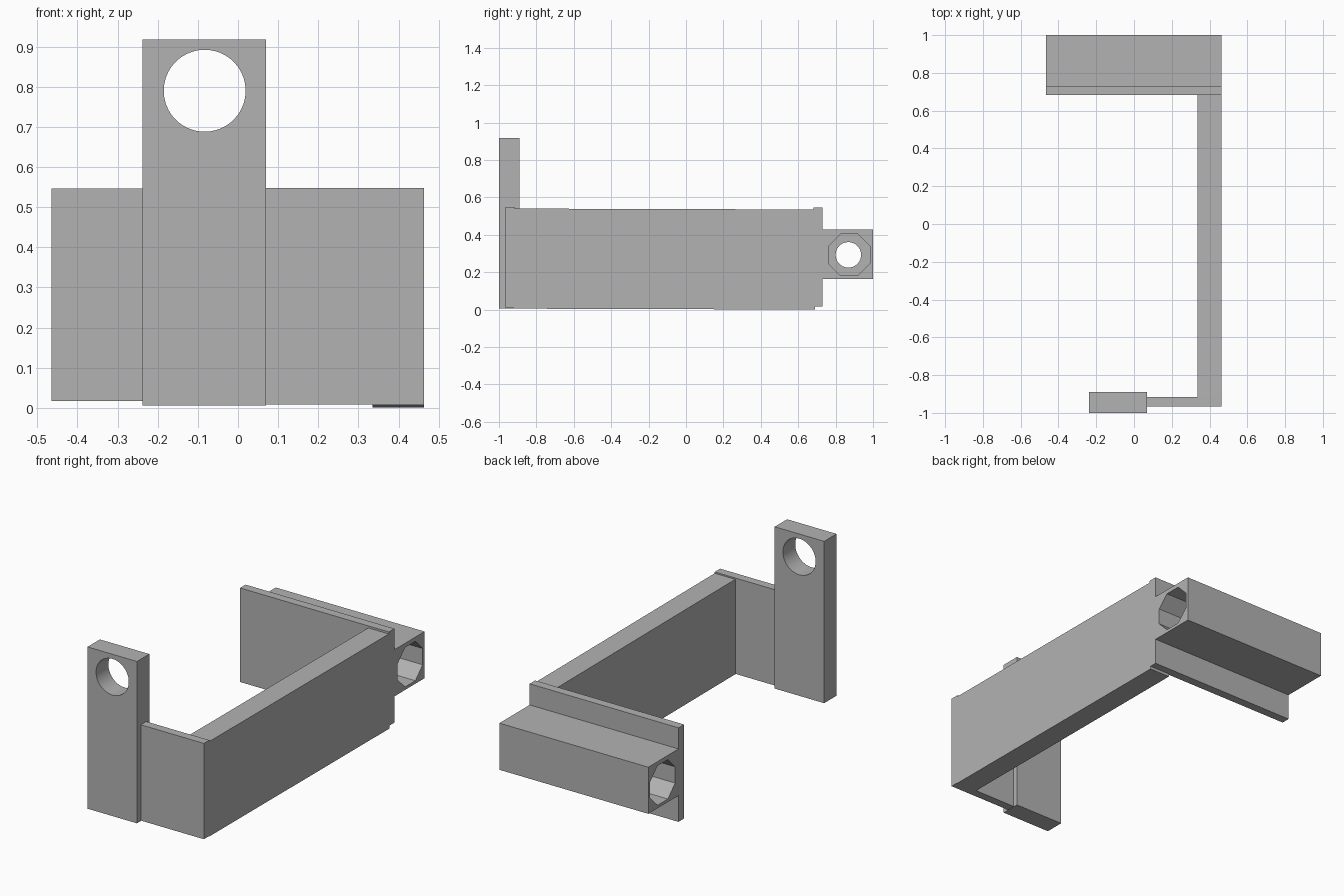
import bpy
import math
from mathutils import Matrix

cube = bpy.data.objects.get("Cube")
if cube:
    bpy.data.objects.remove(cube, do_unlink=True)

grey = bpy.data.materials.new("plain grey")
grey.use_nodes = True
grey.diffuse_color = (0.45, 0.45, 0.45, 1)
grey.node_tree.nodes["Principled BSDF"].inputs["Base Color"].default_value = (0.45, 0.45, 0.45, 1)


def box(name, x, y, z):
    """Box spanning the given (low, high) ranges."""
    spans = (x, y, z)
    bpy.ops.mesh.primitive_cube_add(size=1, location=[(a + b) / 2 for a, b in spans])
    ob = bpy.context.object
    ob.name = name
    ob.data.transform(Matrix.Diagonal([b - a for a, b in spans] + [1]))
    ob.data.materials.append(grey)
    return ob


def drill(target, centre, radius, depth, sides, axis):
    """Cut a prism-shaped hole along the x or y axis."""
    bpy.ops.mesh.primitive_cylinder_add(vertices=sides, radius=radius, depth=depth, location=centre)
    cutter = bpy.context.object
    cutter.hide_render = True
    turn = Matrix.Rotation(math.pi / 2, 4, "Y" if axis == "x" else "X")
    cutter.data.transform(turn @ Matrix.Rotation(math.pi / sides, 4, "Z"))
    mod = target.modifiers.new("hole", "BOOLEAN")
    mod.operation = "DIFFERENCE"
    mod.solver = "EXACT"
    mod.object = cutter
    bpy.context.view_layer.objects.active = target
    bpy.ops.object.modifier_apply(modifier=mod.name)
    bpy.data.objects.remove(cutter, do_unlink=True)


def smooth(ob):
    bpy.ops.object.select_all(action="DESELECT")
    ob.select_set(True)
    bpy.context.view_layer.objects.active = ob
    bpy.ops.object.shade_smooth_by_angle(angle=math.radians(30))


# Long side wall, leaning very slightly down towards the back
wall = box("side_wall", (0.335, 0.463), (-0.92, 0.69), (0.003, 0.538))
wall.rotation_euler.x = -0.003

# End plates
box("front_plate", (0.06, 0.463), (-0.965, -0.917), (0.008, 0.548))
box("back_plate", (-0.465, 0.463), (0.682, 0.731), (0.017, 0.547))

# Tall tab with a round eye
tab = box("front_tab", (-0.238, 0.07), (-1.0, -0.89), (0.006, 0.918))
drill(tab, (-0.083, -0.945, 0.79), 0.102, 0.4, 64, "y")
smooth(tab)

# Rear bar with a through bore and an octagonal socket in each end
bar = box("rear_bar", (-0.465, 0.463), (0.73, 1.0), (0.165, 0.428))
drill(bar, (0, 0.868, 0.293), 0.068, 1.4, 48, "x")
for side in (-1, 1):
    drill(bar, (side * 0.465, 0.872, 0.293), 0.12, 0.5, 8, "x")
smooth(bar)
